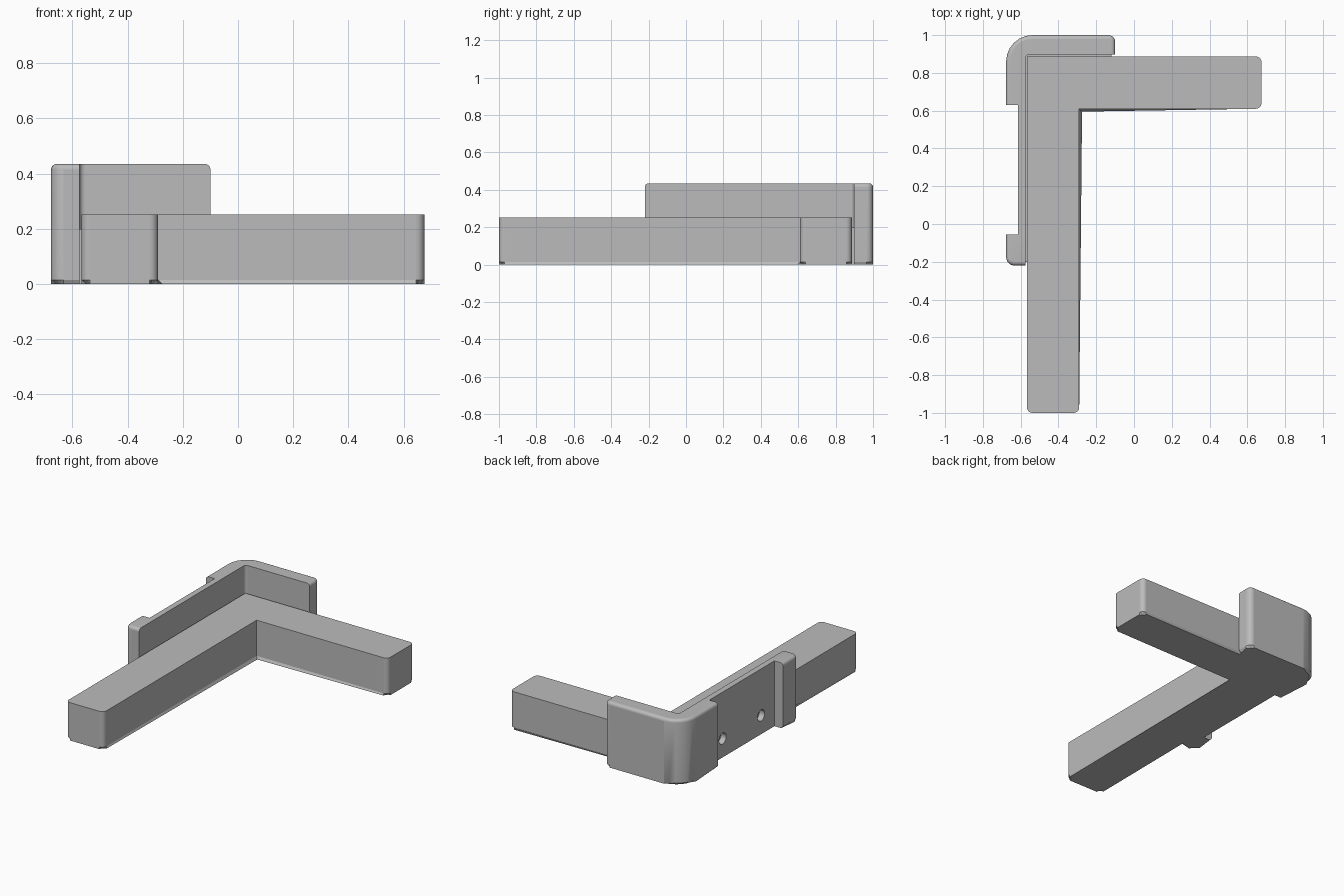
import bpy, bmesh, math
from mathutils import Vector

cube = bpy.data.objects.get("Cube")
if cube:
    bpy.data.objects.remove(cube, do_unlink=True)

grey = bpy.data.materials.new("plain grey")
grey.use_nodes = True
grey.diffuse_color = (0.5, 0.5, 0.5, 1)
grey.node_tree.nodes["Principled BSDF"].inputs["Base Color"].default_value = (0.5, 0.5, 0.5, 1)


def rounded(corners, steps=6):
    """Outline from (x, y, radius) right-angled corners."""
    out = []
    for i, (x, y, r) in enumerate(corners):
        p = Vector((x, y))
        if r == 0:
            out.append(p)
            continue
        a = (Vector(corners[i - 1][:2]) - p).normalized()
        b = (Vector(corners[(i + 1) % len(corners)][:2]) - p).normalized()
        centre = p + (a + b) * r
        for k in range(steps + 1):
            t = k / steps * math.pi / 2
            out.append(centre - b * r * math.cos(t) - a * r * math.sin(t))
    return out


def finish(name, bm):
    """Smooth the small fillet faces, keep the large faces flat."""
    bmesh.ops.recalc_face_normals(bm, faces=bm.faces[:])
    for f in bm.faces:
        f.smooth = f.calc_area() < 0.02
    for e in bm.edges:
        e.smooth = e.calc_face_angle(0) < math.radians(30)
    mesh = bpy.data.meshes.new(name)
    bm.to_mesh(mesh)
    bm.free()
    mesh.materials.append(grey)
    bpy.context.collection.objects.link(bpy.data.objects.new(name, mesh))


def on_outside(m):
    """True on the outer sides of the guard."""
    return m.x < -0.63 or m.y > 0.9 or m.y < -0.2


def prism(name, corners, height, chamfer=0, fillet=0, rule=lambda m: True):
    """Extruded outline, chamfered below and filleted above."""
    bm = bmesh.new()
    points = rounded(corners)
    low = [bm.verts.new((p.x, p.y, 0)) for p in points]
    high = [bm.verts.new((p.x, p.y, height)) for p in points]
    bm.faces.new(low[::-1])
    bm.faces.new(high)
    for i in range(len(points)):
        bm.faces.new((low[i - 1], low[i], high[i], high[i - 1]))
    for z, size, segs in ((0, chamfer, 1), (height, fillet, 5)):
        if size:
            rim = [e for e in bm.edges if all(abs(v.co.z - z) < 1e-5 for v in e.verts)
                   and rule((e.verts[0].co + e.verts[1].co) / 2)]
            bmesh.ops.bevel(bm, geom=rim, offset=size, segments=segs,
                            profile=0.5, affect='EDGES')
    finish(name, bm)


# L-shaped body
prism("angle_bracket", [
    (-0.567, -1, 0.03), (-0.29, -1, 0.03), (-0.29, 0.61, 0), (0.675, 0.61, 0.03),
    (0.675, 0.887, 0.03), (-0.567, 0.887, 0)], 0.252, chamfer=0.015)

# Solid joint between body and guard
prism("joint", [
    (-0.574, -0.2, 0), (-0.5, -0.2, 0), (-0.5, 0.83, 0), (-0.12, 0.83, 0),
    (-0.12, 0.95, 0), (-0.574, 0.95, 0)], 0.2)

# Raised guard around the outer corner, and its far end
prism("corner_guard", [
    (-0.677, 0.63, 0), (-0.574, 0.63, 0), (-0.574, 0.897, 0.02), (-0.10, 0.897, 0),
    (-0.10, 1, 0.035), (-0.677, 1, 0.14)], 0.435, 0.015, 0.02, on_outside)
prism("guard_end", [
    (-0.677, -0.22, 0.045), (-0.574, -0.22, 0), (-0.574, -0.055, 0),
    (-0.677, -0.055, 0)], 0.435, 0.015, 0.02, on_outside)

# Thin recessed panel with two round holes
bm = bmesh.new()
loops = [[(-0.055, 0), (0.63, 0), (0.63, 0.435), (-0.055, 0.435)]]
for y in (0.085, 0.49):
    loops.append([(y + 0.037 * math.cos(k * math.tau / 24),
                   0.125 + 0.037 * math.sin(k * math.tau / 24)) for k in range(24)])
sides = []
for x in (-0.613, -0.574):
    rings = [[bm.verts.new((x, y, z)) for y, z in loop] for loop in loops]
    edges = [bm.edges.new((r[i - 1], r[i])) for r in rings for i in range(len(r))]
    bmesh.ops.triangle_fill(bm, edges=edges, use_beauty=True, normal=(1, 0, 0))
    sides.append(rings)
for front, back in zip(*sides):
    for i in range(len(front)):
        bm.faces.new((front[i - 1], front[i], back[i], back[i - 1]))
finish("recessed_panel", bm)
